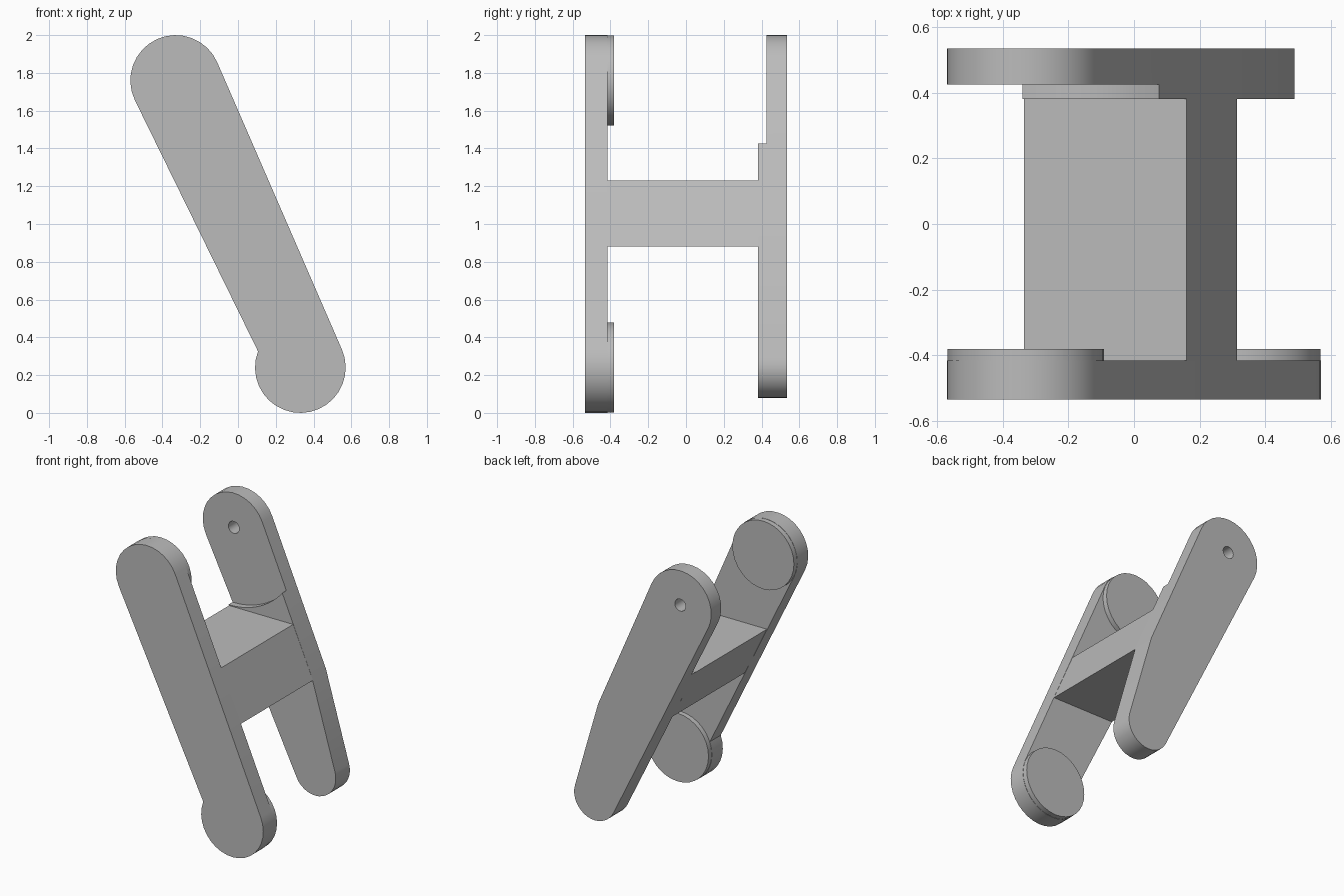
import bpy, bmesh
from math import sin, cos, radians

cube = bpy.data.objects.get("Cube")
if cube:
    bpy.data.objects.remove(cube, do_unlink=True)

grey = bpy.data.materials.new("plain_grey")
grey.use_nodes = True
colour = (0.5, 0.5, 0.5, 1)
grey.diffuse_color = colour
grey.node_tree.nodes["Principled BSDF"].inputs["Base Color"].default_value = colour

TOP, LOW = (-0.33, 1.76), (0.33, 0.24)   # joint centres in x, z
R_END, R_TIP = 0.24, 0.16
FRONT, BACK = -0.535, 0.535
FRONT_IN, BACK_IN = -0.415, 0.38
RECESS = 0.425


def arc(centre, r, a0, a1, n):
    """Points on a circle between two angles in degrees."""
    angles = [radians(a0 + (a1 - a0) * i / n) for i in range(n + 1)]
    return [(centre[0] + r * cos(a), centre[1] + r * sin(a)) for a in angles]


def circle(centre, r, n=32):
    return arc(centre, r, 0, 360, n)[:-1]


def slab(name, outline, y0, y1):
    """Extrude an x-z outline from y0 to y1."""
    bm = bmesh.new()
    face = bm.faces.new([bm.verts.new((x, y0, z)) for x, z in outline])
    ext = bmesh.ops.extrude_face_region(bm, geom=[face])
    verts = [v for v in ext["geom"] if isinstance(v, bmesh.types.BMVert)]
    bmesh.ops.translate(bm, verts=verts, vec=(0, y1 - y0, 0))
    bmesh.ops.recalc_face_normals(bm, faces=bm.faces)
    mesh = bpy.data.meshes.new(name)
    bm.to_mesh(mesh)
    bm.free()
    mesh.materials.append(grey)
    ob = bpy.data.objects.new(name, mesh)
    bpy.context.collection.objects.link(ob)
    return ob


def activate(ob):
    bpy.ops.object.select_all(action="DESELECT")
    ob.select_set(True)
    bpy.context.view_layer.objects.active = ob


def combine(ob, other, operation):
    """Apply a boolean and remove the second object."""
    mod = ob.modifiers.new(operation.lower(), "BOOLEAN")
    mod.operation, mod.solver, mod.object = operation, "EXACT", other
    other.hide_render = True
    activate(ob)
    bpy.ops.object.modifier_apply(modifier=mod.name)
    bpy.data.objects.remove(other, do_unlink=True)


# Front arm with a raised round pad inside each end
top_arc = arc(TOP, R_END, 206, 23.5, 16)
front_arm = slab("front_arm", top_arc + arc(LOW, R_END, 23.5, -201, 20), FRONT, FRONT_IN)
pads = [slab(name, circle(centre, R_END - 0.002), FRONT_IN, -0.38)
        for name, centre in (("upper_pad", TOP), ("lower_pad", LOW))]

# Rear arm, narrowing below the crossbar to a smaller rounded tip
rear_arm = slab("rear_arm", top_arc + [(0.305, 0.9)] + arc(LOW, R_TIP, 16, -154, 16),
                BACK_IN, BACK)

# Round clearance recess and pivot hole in the rear arm
combine(rear_arm, slab("recess_cutter", circle(TOP, 0.525, 64), 0.3, RECESS), "DIFFERENCE")
combine(rear_arm, slab("hole_cutter", circle(TOP, 0.042, 24), 0.3, 0.6), "DIFFERENCE")

# Slanted crossbar joining the arms
crossbar = slab("crossbar", [(-0.335, 1.23), (0.16, 1.23), (0.313, 0.88), (-0.165, 0.88)],
                FRONT_IN, BACK_IN)

for part in [front_arm, rear_arm, crossbar] + pads:
    activate(part)
    bpy.ops.object.shade_smooth_by_angle(angle=radians(30))
